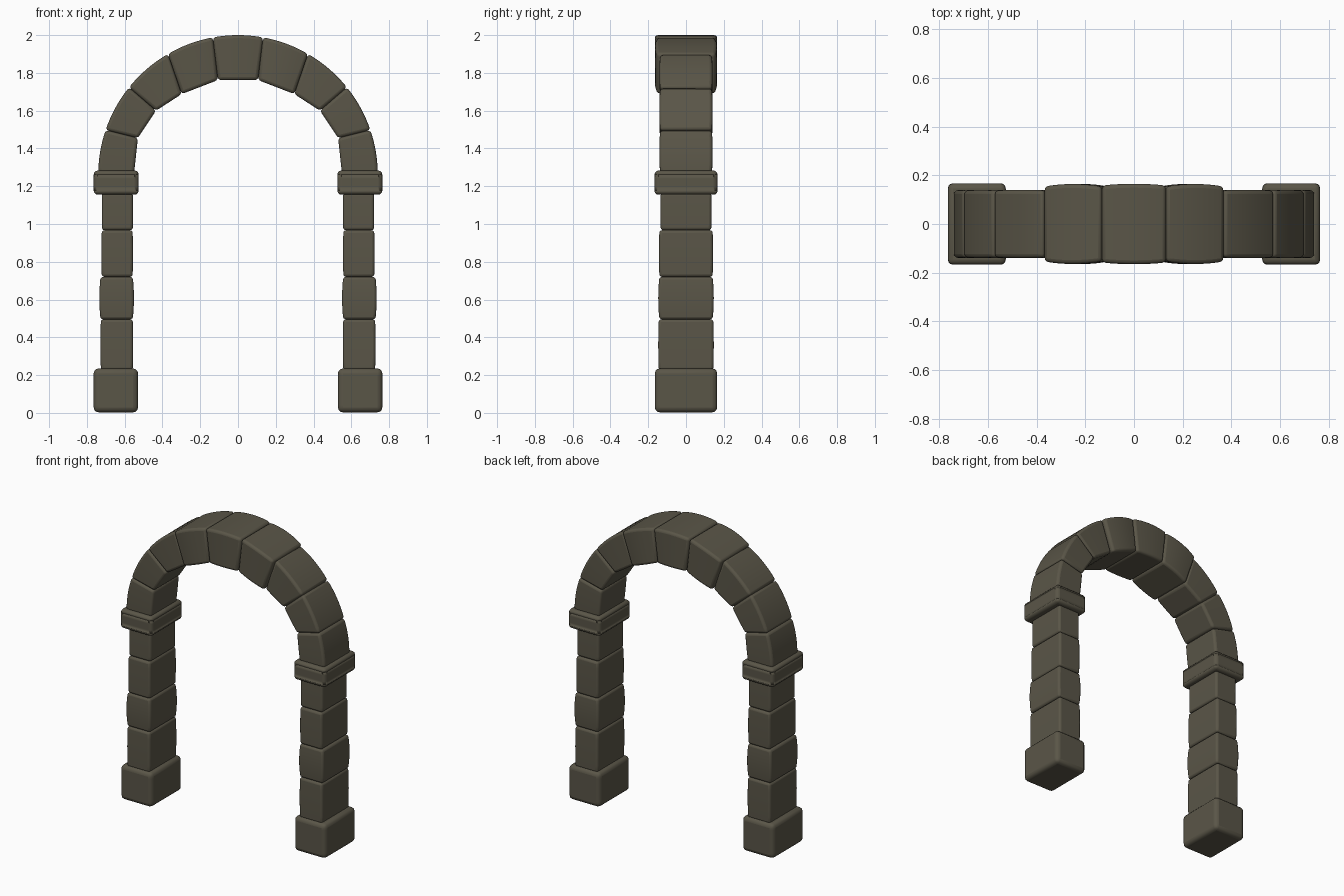
import bpy, bmesh, math

if "Cube" in bpy.data.objects:
    bpy.data.objects.remove(bpy.data.objects["Cube"])

stone_mat = bpy.data.materials.new("dark olive stone")
stone_mat.diffuse_color = (0.102, 0.092, 0.064, 1)
stone_mat.use_nodes = True
stone_mat.node_tree.nodes["Principled BSDF"].inputs["Base Color"].default_value = stone_mat.diffuse_color


def stone(name, slices, bevel):
    """Loft a block through slices of (inner xz, outer xz, half depth), rounding its edges."""
    bm = bmesh.new()
    rings = []
    for (ix, iz), (ox, oz), d in slices:
        rings.append([bm.verts.new(p) for p in
                      ((ix, -d, iz), (ox, -d, oz), (ox, d, oz), (ix, d, iz))])
    for a, b in zip(rings, rings[1:]):
        for i in range(4):
            j = (i + 1) % 4
            bm.faces.new((a[i], a[j], b[j], b[i]))
    bm.faces.new(rings[0][::-1])
    bm.faces.new(rings[-1])
    bmesh.ops.recalc_face_normals(bm, faces=bm.faces)
    me = bpy.data.meshes.new(name)
    bm.to_mesh(me)
    bm.free()
    me.materials.append(stone_mat)
    ob = bpy.data.objects.new(name, me)
    bpy.context.collection.objects.link(ob)
    mod = ob.modifiers.new("rounded edges", 'BEVEL')
    mod.width = bevel
    mod.segments = 3
    mod.limit_method = 'ANGLE'
    mod.angle_limit = math.radians(40)
    bpy.context.view_layer.objects.active = ob
    ob.select_set(True)
    bpy.ops.object.shade_smooth_by_angle(angle=math.radians(50))
    ob.select_set(False)


def block(name, side, x0, x1, z0, z1, d, bevel, bulge=0.0, n=6):
    """Upright block that swells slightly at mid height."""
    sl = []
    for i in range(n + 1):
        t = i / n
        b = bulge * (1 - (2 * t - 1) ** 2)
        z = z0 + (z1 - z0) * t
        sl.append(((side * (x0 - b), z), (side * (x1 + b), z), d + b))
    stone(name, sl, bevel)


CZ, R = 1.26, 0.74


def voussoir(name, p0, p1, q0, q1, d, bulge, n=8):
    """Arch stone: p = inner corners, q = outer corners; outer edge follows the circle."""
    a0 = math.atan2(q0[1] - CZ, q0[0])
    a1 = math.atan2(q1[1] - CZ, q1[0])
    sl = []
    for i in range(n + 1):
        t = i / n
        a = a0 + (a1 - a0) * t
        inner = (p0[0] + (p1[0] - p0[0]) * t, p0[1] + (p1[1] - p0[1]) * t)
        outer = (R * math.cos(a), CZ + R * math.sin(a))
        sl.append((inner, outer, d - bulge * (2 * t - 1) ** 2))
    stone(name, sl, 0.016)


# Inner and outer corners of the right-hand joints, springing to crown
inner = [(0.55, 1.27), (0.53, 1.455), (0.434, 1.60), (0.298, 1.688), (0.106, 1.762)]
outer = [(0.74, 1.27), (0.70, 1.497), (0.567, 1.715), (0.368, 1.895), (0.133, 1.988)]

# Pier courses: x inner, x outer, z bottom, z top, half depth, bulge
courses = [(0.557, 0.726, 0.225, 0.495, 0.145, 0.002),
           (0.557, 0.728, 0.495, 0.72, 0.141, 0.006),
           (0.558, 0.721, 0.72, 0.967, 0.141, 0.002),
           (0.557, 0.72, 0.967, 1.165, 0.134, 0.001)]

for side, label in ((-1, "left"), (1, "right")):
    # Piers with foot and capital
    block(label + "_base", side, 0.529, 0.764, 0.003, 0.235, 0.165, 0.026)
    for k, (x0, x1, z0, z1, d, b) in enumerate(courses):
        block(f"{label}_pier_stone_{k + 1}", side, x0, x1, z0, z1, d, 0.014, b)
    block(label + "_capital", side, 0.526, 0.764, 1.155, 1.283, 0.167, 0.032)
    # Arch stones
    for k in range(4):
        top = k == 3
        pts = [(side * x, z) for x, z in (inner[k], inner[k + 1], outer[k], outer[k + 1])]
        voussoir(f"{label}_arch_stone_{k + 1}", *pts,
                 0.164 if top else 0.14, 0.01 if top else 0.002)

# Crown stone
(xi, zi), (xo, zo) = inner[4], outer[4]
voussoir("keystone", (xi, zi), (-xi, zi), (xo, zo), (-xo, zo), 0.165, 0.007)
